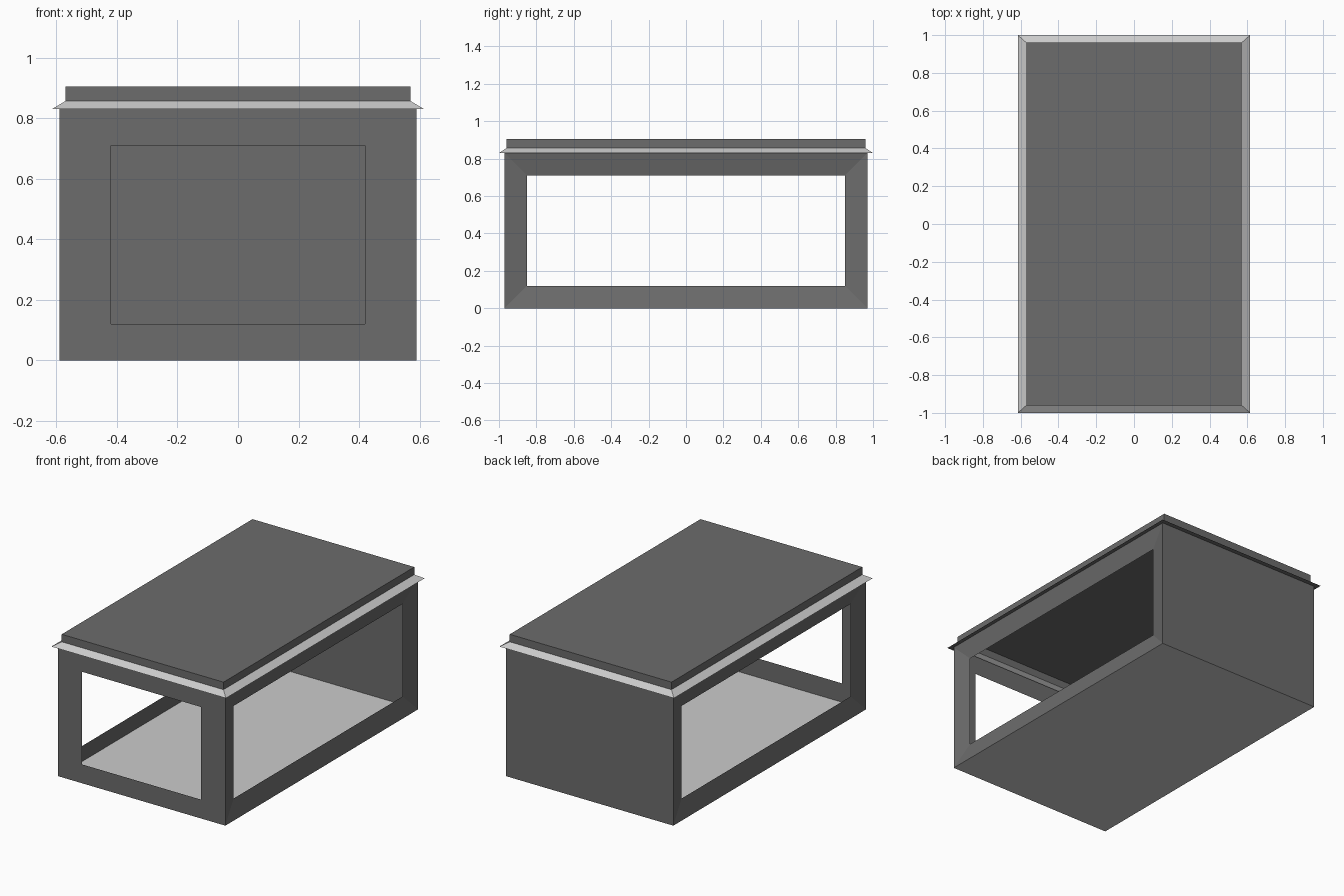
import bpy

if "Cube" in bpy.data.objects:
    bpy.data.objects.remove(bpy.data.objects["Cube"])

dark = bpy.data.materials.new("dark_grey")
dark.diffuse_color = (0.15, 0.15, 0.15, 1)
dark.use_nodes = True
dark.node_tree.nodes["Principled BSDF"].inputs["Base Color"].default_value = dark.diffuse_color

W, D, H = 0.59, 0.97, 0.83      # half width, half depth, wall height
Z0, Z1 = 0.12, 0.71             # window bottom and top


def sheet(name, verts, faces, mat=None):
    mesh = bpy.data.meshes.new(name)
    mesh.from_pydata(verts, [], faces)
    ob = bpy.data.objects.new(name, mesh)
    bpy.context.collection.objects.link(ob)
    if mat:
        mesh.materials.append(mat)
    return ob


def ring(x, y, z):
    return [(-x, -y, z), (x, -y, z), (x, y, z), (-x, y, z)]


def band(name, a, b, mat=None):
    """Four mitred quads between two four-point loops."""
    faces = [(i, (i + 1) % 4, (i + 1) % 4 + 4, i + 4) for i in range(4)]
    return sheet(name, a + b, faces, mat)


QUAD = [(0, 1, 2, 3)]

# floor and solid back wall
sheet("floor", ring(W, D, 0), [(3, 2, 1, 0)])
sheet("back_wall", [(W, D, 0), (-W, D, 0), (-W, D, H), (W, D, H)], QUAD, dark)

# front wall with a flat window opening
band("front_frame",
     [(-W, -D, 0), (W, -D, 0), (W, -D, H), (-W, -D, H)],
     [(-0.42, -D, Z0), (0.42, -D, Z0), (0.42, -D, Z1), (-0.42, -D, Z1)], dark)

# side walls: frames sloping in to a slightly recessed opening
for name, s in (("right_frame", 1), ("left_frame", -1)):
    x, xi, d, di = s * W, s * (W - 0.026), s * D, s * 0.85
    band(name,
         [(x, -d, 0), (x, d, 0), (x, d, H), (x, -d, H)],
         [(xi, -di, Z0), (xi, di, Z0), (xi, di, Z1), (xi, -di, Z1)], dark)

# eave: flat lip below, sloped light trim above
wall_top, tip, trim_top = ring(W, D, H), ring(0.615, 1.0, H), ring(0.57, 0.96, 0.857)
band("eave_lip", wall_top, tip, dark)
band("eave_trim", tip, trim_top)

# raised flat roof
roof_edge = ring(0.57, 0.96, 0.905)
band("roof_rim", trim_top, roof_edge, dark)
sheet("roof", roof_edge, QUAD, dark)
